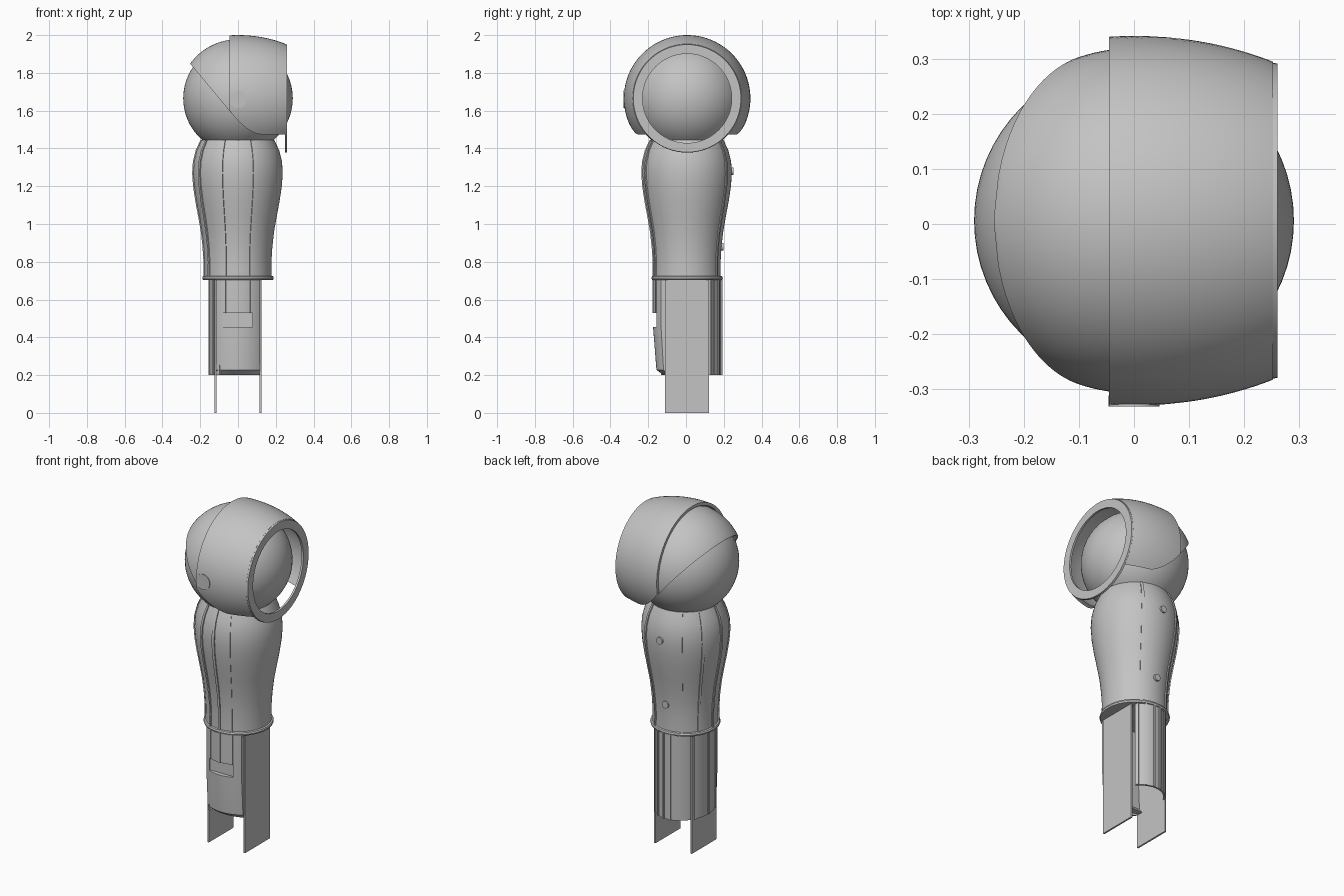
import bpy, bmesh, math
from math import sin, cos, radians, sqrt, acos
from mathutils import Matrix

if "Cube" in bpy.data.objects:
    bpy.data.objects.remove(bpy.data.objects["Cube"], do_unlink=True)

YC, ZC = 0.006, 1.665          # joint centre

grey = bpy.data.materials.new("plain_grey")
grey.use_nodes = True
grey.diffuse_color = (0.55, 0.55, 0.55, 1)
grey.node_tree.nodes["Principled BSDF"].inputs["Base Color"].default_value = (0.55, 0.55, 0.55, 1)


def finish(name, bm, thick=0, cutter=None):
    """Turn a bmesh into an object, thicken inwards, cut and shade it."""
    mesh = bpy.data.meshes.new(name)
    bm.to_mesh(mesh)
    bm.free()
    ob = bpy.data.objects.new(name, mesh)
    bpy.context.collection.objects.link(ob)
    mesh.materials.append(grey)
    bpy.ops.object.select_all(action='DESELECT')
    ob.select_set(True)
    bpy.context.view_layer.objects.active = ob
    if thick:
        mod = ob.modifiers.new("wall", 'SOLIDIFY')
        mod.thickness, mod.offset = thick, -1
        bpy.ops.object.modifier_apply(modifier=mod.name)
    if cutter:
        mod = ob.modifiers.new("cut", 'BOOLEAN')
        mod.operation, mod.object, mod.solver = 'DIFFERENCE', cutter, 'EXACT'
        bpy.ops.object.modifier_apply(modifier=mod.name)
    bpy.ops.object.shade_smooth_by_angle(angle=radians(35))
    return ob


def sheet(name, rows, thick=0, closed=False, caps=False, cutter=None):
    """Skin a grid of points; rows may be closed loops with end caps."""
    bm = bmesh.new()
    vs = [[bm.verts.new(p) for p in row] for row in rows]
    n = len(rows[0])
    for a, b in zip(vs, vs[1:]):
        for j in range(n if closed else n - 1):
            k = (j + 1) % n
            bm.faces.new((a[j], b[j], b[k], a[k]))
    if caps:
        bm.faces.new(vs[0])
        bm.faces.new(vs[-1][::-1])
    if closed:
        bmesh.ops.recalc_face_normals(bm, faces=bm.faces)
    return finish(name, bm, thick, cutter)


def box(name, lo, hi):
    bm = bmesh.new()
    size = [b - a for a, b in zip(lo, hi)]
    mid = [(a + b) / 2 for a, b in zip(lo, hi)]
    bmesh.ops.create_cube(bm, size=1, matrix=Matrix.Translation(mid) @ Matrix.Diagonal((*size, 1)))
    return finish(name, bm)


def y_disc(name, radius, depth, pos):
    bm = bmesh.new()
    bmesh.ops.create_cone(bm, cap_ends=True, segments=32, radius1=radius, radius2=radius, depth=depth,
                          matrix=Matrix.Translation(pos) @ Matrix.Rotation(radians(90), 4, 'X'))
    return finish(name, bm)


def polar(az, r, z, sx=1.0):
    return (r * sx * cos(radians(az)), YC + r * sin(radians(az)), z)


# Joint ball, flat underneath
bm = bmesh.new()
bmesh.ops.create_uvsphere(bm, u_segments=64, v_segments=40, radius=0.29,
                          matrix=Matrix.Translation((0, YC, ZC)))
cut = bmesh.ops.bisect_plane(bm, geom=bm.verts[:] + bm.edges[:] + bm.faces[:],
                             plane_co=(0, 0, 1.446), plane_no=(0, 0, -1), clear_outer=True)
bmesh.ops.holes_fill(bm, edges=[e for e in cut['geom_cut'] if isinstance(e, bmesh.types.BMEdge)])
finish("joint_ball", bm)


# Two shoulder shells, each wrapped over the ball down to a lower edge
def shell(name, x0, x1, radius, edge, thick, steps=32):
    rows = []
    for i in range(steps + 1):
        x = x0 + (x1 - x0) * i / steps
        r = radius(x)
        half = acos(max(-1, min(0.9999, (edge(x) - ZC) / r)))
        rows.append([(x, YC + r * sin(half * t / 32), ZC + r * cos(half * t / 32))
                     for t in range(-32, 33)])
    return sheet(name, rows, thick)


shell("outer_shell", -0.045, 0.252, lambda x: 0.335 * sqrt(1 - (x / 0.494) ** 2),
      lambda x: 1.475 + 0.125 * (max(0, 0.12 - x) / 0.165) ** 1.7, 0.018)
shell("inner_shell", -0.253, -0.035, lambda x: sqrt(0.313 ** 2 - x * x),
      lambda x: 1.845 - 1.2 * (x + 0.25), 0.012)

# Collar ring around the opening
ring = [(0.248, 0.236), (0.248, 0.287), (0.26, 0.285), (0.26, 0.236)]
sheet("collar_ring", [[(x, YC + r * cos(radians(a)), ZC + r * sin(radians(a))) for x, r in ring]
                      for a in range(0, 361, 5)], closed=True)

# Pivot cap on the front of the shell
y_disc("pivot_cap", 0.046, 0.02, (0, YC - 0.327, 1.66))

# Upper limb, turned profile
PROFILE = [(0.715, 0.178), (0.8, 0.177), (0.88, 0.182), (0.96, 0.191), (1.04, 0.205), (1.12, 0.22),
           (1.2, 0.232), (1.27, 0.237), (1.33, 0.233), (1.39, 0.218), (1.446, 0.192)]
AROUND = [i * 5.625 for i in range(64)]
sheet("upper_limb", [[polar(a, r, z) for a in AROUND] for z, r in PROFILE], closed=True, caps=True)

# Raised ribs along the upper limb
for n, az in enumerate([61, 119, 149, 180, 211, 248, 270, 292]):
    sheet(f"upper_rib_{n + 1}", [[polar(az + d, r + 0.006, z) for z, r in PROFILE]
                                 for d in (-2, 0, 2)], 0.012)

# Bolts on the back panel
for n, (z, r) in enumerate([(0.88, 0.182), (1.28, 0.236)]):
    y_disc(f"back_bolt_{n + 1}", 0.02, 0.02, (0, YC + r, z))

# Rolled rim at the bottom of the upper limb
RIM = [(0.703, 0.178), (0.705, 0.186), (0.714, 0.189), (0.723, 0.186), (0.726, 0.178)]
sheet("lower_rim", [[polar(a, r, z) for a in AROUND] for z, r in RIM], closed=True, caps=True)

# Back guard of the lower limb: open curved wall with ribs
sheet("back_guard", [[polar(a, 0.182, z, 0.83) for z in (0.2, 0.71)] for a in range(45, 231, 5)], 0.01)
for n, az in enumerate([50, 66, 84, 100, 119, 149, 180, 211]):
    sheet(f"lower_rib_{n + 1}", [[polar(az + d, 0.188, z, 0.83) for z in (0.2, 0.71)]
                                 for d in (-2, 0, 2)], 0.01)

# Front guard: solid curved block, tapering below, with a recess
recess = box("recess_cutter", (-0.08, -0.3, 0.455), (0.076, -0.148, 0.53))
recess.hide_render = True
rows = []
for z, k in [(0.2, 0.68), (0.228, 0.9), (0.45, 1), (0.71, 1)]:
    arc = [polar(a, 0.18, z) for a in range(230, 311, 4)]
    loop = arc + [(arc[-1][0], -0.1, z), (arc[0][0], -0.1, z)]
    rows.append([(x, y * k, z) for x, y, z in loop])
sheet("front_guard", rows, closed=True, caps=True, cutter=recess)
bpy.data.objects.remove(recess, do_unlink=True)

# Thin ribs on the front guard above the recess
for n, az in enumerate([247, 270, 293]):
    sheet(f"front_rib_{n + 1}", [[polar(az + d, 0.183, z) for z in (0.53, 0.71)]
                                 for d in (-2, 0, 2)], 0.008)

# Flat side plates
for name, s in (("left_plate", 1), ("right_plate", -1)):
    x0, x1 = sorted((s * 0.114, s * 0.124))
    box(name, (x0, -0.111, 0), (x1, 0.122, 0.71))
